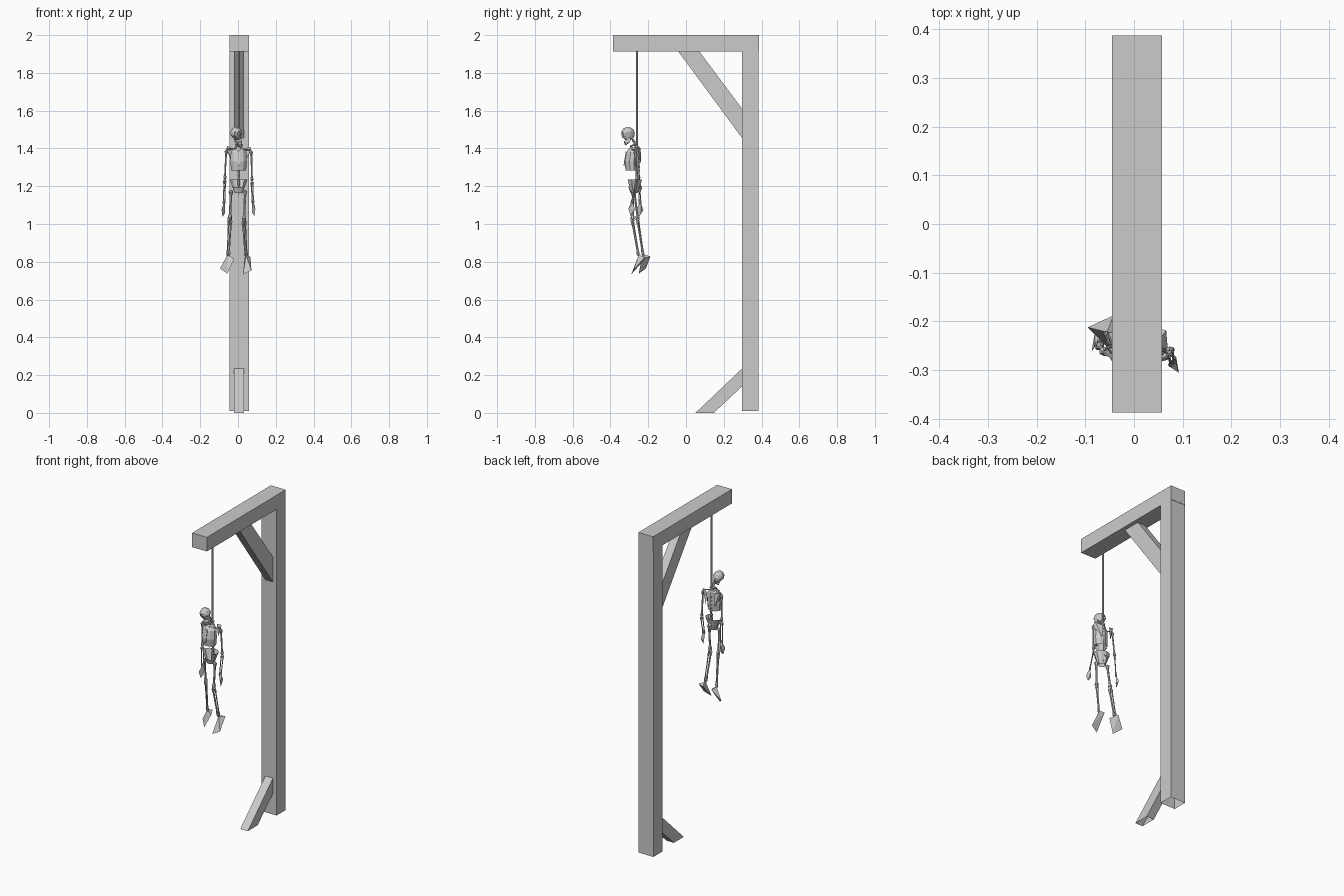
import bpy, bmesh, math
from mathutils import Vector, Matrix

if "Cube" in bpy.data.objects:
    bpy.data.objects.remove(bpy.data.objects["Cube"])

grey = bpy.data.materials.new("plain grey")
grey.use_nodes = True
colour = (0.6, 0.6, 0.6, 1)
grey.diffuse_color = colour
grey.node_tree.nodes["Principled BSDF"].inputs["Base Color"].default_value = colour


def finish(name, bm, fix_normals=True):
    if fix_normals:
        bmesh.ops.recalc_face_normals(bm, faces=bm.faces)
    mesh = bpy.data.meshes.new(name)
    bm.to_mesh(mesh)
    bm.free()
    mesh.materials.append(grey)
    obj = bpy.data.objects.new(name, mesh)
    bpy.context.collection.objects.link(obj)
    return obj


def timber(name, profile, half, open_bottom=False):
    """Extrude a side profile (y, z) across the frame's width."""
    bm = bmesh.new()
    a, b = [[bm.verts.new((0.006 + s * half, y, z)) for y, z in profile] for s in (-1, 1)]
    bm.faces.new(a)
    bm.faces.new(b[::-1])
    n = len(profile)
    for i in range(n):
        j = (i + 1) % n
        bm.faces.new((a[j], a[i], b[i], b[j]))
    bmesh.ops.recalc_face_normals(bm, faces=bm.faces)
    if open_bottom:
        low = [f for f in bm.faces if f.normal.z < -0.9]
        bmesh.ops.delete(bm, geom=low, context='FACES')
    return finish(name, bm, False)


def loft(name, rings, sides=8, caps=(True, True)):
    """Join level oval rings given as (centre, x radius, y radius)."""
    bm = bmesh.new()
    loops = []
    for c, rx, ry in rings:
        angles = [math.tau * (i + 0.5) / sides for i in range(sides)]
        loops.append([bm.verts.new((c[0] + rx * math.cos(t), c[1] + ry * math.sin(t), c[2]))
                      for t in angles])
    for a, b in zip(loops, loops[1:]):
        for i in range(sides):
            j = (i + 1) % sides
            bm.faces.new((a[i], a[j], b[j], b[i]))
    for cap, ring in zip(caps, (loops[0], loops[-1])):
        if cap:
            bm.faces.new(ring)
    return bm


def bone(name, start, end, r, knob=1.9, sides=6):
    """Thin shaft with thickened ends, turned from start to end."""
    start, end = Vector(start), Vector(end)
    span = end - start
    steps = ((0, 0.6), (0.06, knob), (0.2, 1), (0.8, 0.9), (0.94, knob), (1, 0.6))
    bm = loft(name, [((0, 0, t * span.length), k * r, k * r) for t, k in steps], sides)
    turn = Vector((0, 0, 1)).rotation_difference(span).to_matrix().to_4x4()
    bm.transform(Matrix.Translation(start) @ turn)
    return finish(name, bm)


def hull(name, points):
    bm = bmesh.new()
    for p in points:
        bm.verts.new(p)
    bmesh.ops.convex_hull(bm, input=bm.verts)
    return finish(name, bm)


# Timber frame
timber("top_beam", [(-0.387, 1.912), (0.387, 1.912), (0.387, 2), (-0.387, 2)], 0.051)
timber("post", [(0.297, 0.01), (0.385, 0.01), (0.385, 1.912), (0.297, 1.912)], 0.051, True)
timber("upper_brace", [(-0.04, 1.912), (0.072, 1.912), (0.297, 1.61), (0.297, 1.455)], 0.026)
timber("lower_brace", [(0.05, 0), (0.147, 0), (0.297, 0.14), (0.297, 0.235)], 0.026, True)

# Rope and loop
finish("rope", loft("rope", [((0.006, -0.26, z), 0.005, 0.005) for z in (1.41, 1.912)], 6))
bpy.ops.mesh.primitive_torus_add(location=(0.005, -0.276, 1.418), rotation=(0.35, 0, 0),
                                 major_radius=0.018, minor_radius=0.005,
                                 major_segments=10, minor_segments=5)
bpy.context.object.name = "rope_loop"
bpy.context.object.data.materials.append(grey)

# Skull with sunken eyes, tilted to one side
bm = bmesh.new()
bmesh.ops.create_icosphere(bm, subdivisions=2, radius=1)
for v in bm.verts:
    if v.co.z < -0.2:
        v.co.x *= 0.75
    v.co = Vector((v.co.x * 0.032, v.co.y * 0.037, v.co.z * 0.037))
for side in (-1, 1):
    aim = Vector((side * 0.013, -0.034, -0.006))
    eye = sorted(bm.faces, key=lambda f: (f.calc_center_median() - aim).length)[:3]
    bmesh.ops.inset_region(bm, faces=eye, thickness=0.002, depth=-0.007)
skull = finish("skull", bm)
jaw = hull("jaw", [(x * s, y, z) for s in (-1, 1) for x, y, z in
                   ((0.02, 0.005, -0.025), (0.018, 0.002, -0.045), (0.011, -0.028, -0.04),
                    (0.01, -0.024, -0.06))])
for part in (skull, jaw):
    part.location = (-0.009, -0.307, 1.478)
    part.rotation_euler = (0.12, -0.3, 0.2)

# Spine made of stacked vertebrae
rings = []
for i in range(25):
    t = i / 24
    r = 0.0085 if i % 2 else 0.005
    rings.append(((0.004, -0.252 - 0.03 * max(0, t - 0.75) * 4, 1.18 + 0.27 * t), r, r))
finish("spine", loft("spine", rings, 6))

# Rib cage, open below
finish("rib_cage", loft("rib_cage", [
    ((0.003, -0.285, 1.284), 0.041, 0.034),
    ((0.003, -0.287, 1.33), 0.046, 0.04),
    ((0.003, -0.283, 1.38), 0.043, 0.034),
    ((0.003, -0.275, 1.408), 0.022, 0.02)], 10, (False, True)))
hull("breastbone", [(0.003 + s * w, y, z) for s in (-1, 1) for w, y, z in
                    ((0.009, -0.318, 1.39), (0.006, -0.331, 1.31), (0.006, -0.312, 1.31))])

# Pelvis, with the upper front cut away
bm = loft("pelvis", [
    ((0.003, -0.275, 1.163), 0.022, 0.018),
    ((0.003, -0.275, 1.195), 0.034, 0.03),
    ((0.003, -0.275, 1.236), 0.05, 0.042)], 10, (False, False))
gap = [f for f in bm.faces if f.calc_center_median().z > 1.2
       and abs(f.calc_center_median().x) < 0.03 and f.calc_center_median().y < -0.275]
bmesh.ops.delete(bm, geom=gap, context='FACES')
finish("pelvis", bm)
hull("tail_bone", [(-0.01, -0.24, 1.21), (0.018, -0.24, 1.21), (0.004, -0.232, 1.19),
                   (0.004, -0.25, 1.15)])

# Joint positions for each side: shoulder, elbow, wrist, hip, knee, ankle
limbs = {
    "right": (-1, (-0.062, -0.262, 1.395), (-0.07, -0.25, 1.235), (-0.074, -0.243, 1.105),
              (-0.037, -0.275, 1.18), (-0.043, -0.255, 1.025), (-0.053, -0.225, 0.83)),
    "left": (1, (0.07, -0.268, 1.39), (0.074, -0.26, 1.225), (0.079, -0.287, 1.11),
             (0.038, -0.28, 1.18), (0.032, -0.283, 1.02), (0.043, -0.25, 0.83)),
}
for label, (s, *joints) in limbs.items():
    shoulder, elbow, wrist, hip, knee, ankle = map(Vector, joints)
    # Collar bone and shoulder blade
    bone(label + "_collar_bone", (s * 0.008, -0.298, 1.398), shoulder, 0.004)
    hull(label + "_shoulder_blade", [
        shoulder, shoulder + Vector((-s * 0.005, 0.012, 0.018)),
        (s * 0.022, -0.24, 1.398), (s * 0.03, -0.238, 1.32), (s * 0.036, -0.25, 1.35)])
    # Arm and hand
    bone(label + "_upper_arm", shoulder, elbow, 0.005)
    for k in (-1, 1):
        shift = Vector((k * 0.004, k * 0.004, 0))
        bone(label + "_forearm", elbow + shift, wrist + shift * 0.8, 0.003)
    hull(label + "_hand", [wrist + Vector(d) for d in (
        (-0.005, -0.006, 0), (0.006, 0.006, 0), (s * 0.013, -0.018, -0.03),
        (s * 0.007, 0.017, -0.03), (-s * 0.004, 0.006, -0.05), (s * 0.008, -0.006, -0.068))])
    # Leg with kneecap and paired shin bones
    bone(label + "_thigh", hip, knee, 0.0065)
    hull(label + "_kneecap", [knee + Vector(d) for d in (
        (-0.011, 0, 0.012), (0.011, 0, 0.012), (-0.012, 0, -0.012), (0.012, 0, -0.012),
        (0, -0.015, 0), (0, 0.012, 0))])
    for k, r in ((-1, 0.005), (1, 0.0035)):
        shift = Vector((k * s * 0.006, k * 0.003, 0))
        bone(label + "_shin", knee + shift, ankle + shift * 0.7, r, 1.6)

# Drooping feet
hull("right_foot", [(-0.055, -0.222, 0.838), (-0.043, -0.188, 0.828), (-0.02, -0.235, 0.816),
                    (-0.095, -0.212, 0.765), (-0.057, -0.25, 0.737)])
hull("left_foot", [(0.042, -0.25, 0.836), (0.035, -0.212, 0.82), (0.066, -0.218, 0.826),
                   (0.071, -0.278, 0.755), (0.026, -0.29, 0.733)])
